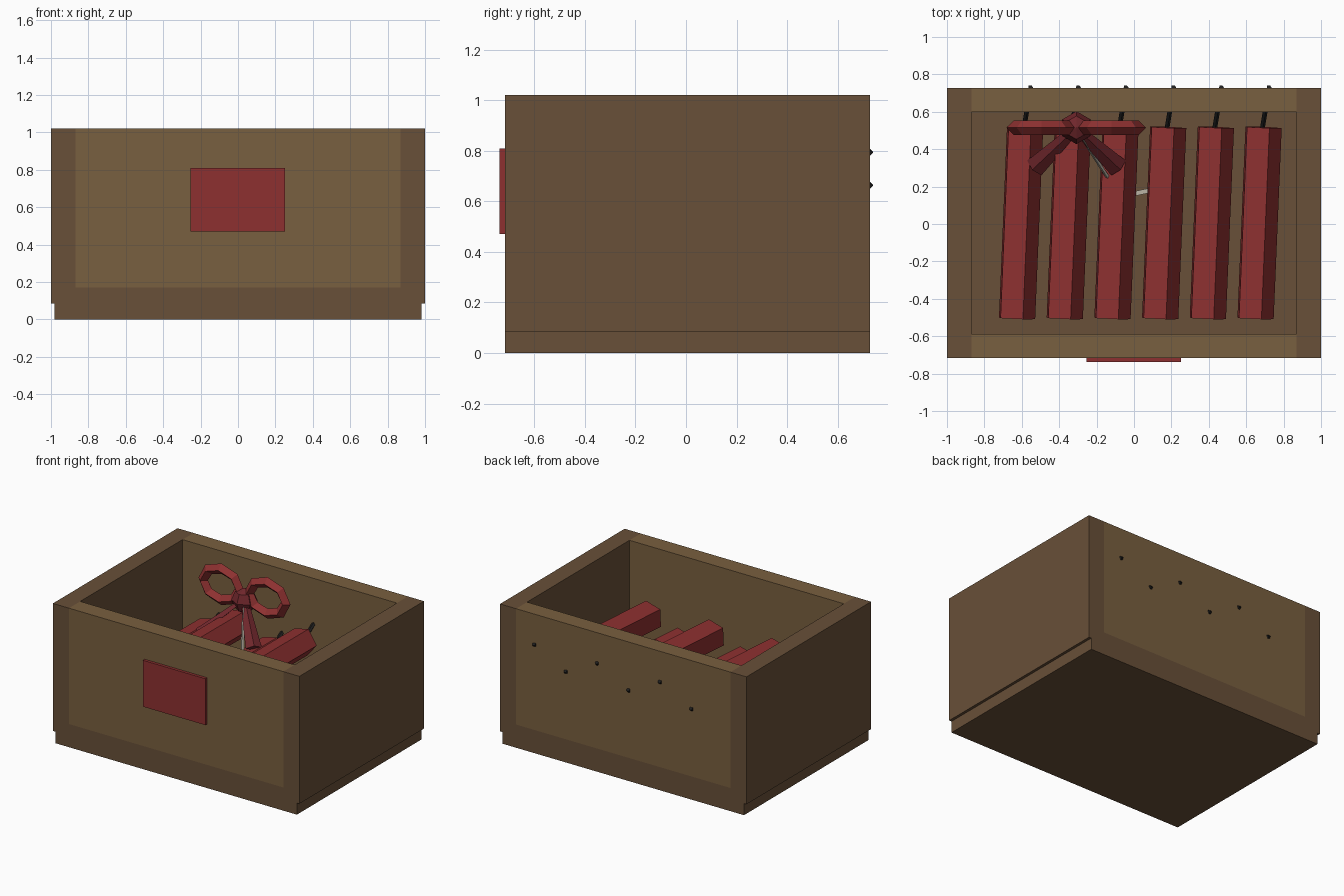
import bpy, bmesh, math
from mathutils import Vector, Matrix

if "Cube" in bpy.data.objects:
    bpy.data.objects.remove(bpy.data.objects["Cube"])


def material(name, rgb):
    m = bpy.data.materials.new(name)
    m.diffuse_color = (*rgb, 1)
    m.use_nodes = True
    m.node_tree.nodes["Principled BSDF"].inputs["Base Color"].default_value = m.diffuse_color
    return m


WOOD = material("wood", (0.19, 0.115, 0.05))
DARK_WOOD = material("dark_wood", (0.14, 0.08, 0.04))
RED = material("red", (0.27, 0.03, 0.03))
DARK_RED = material("dark_red", (0.16, 0.02, 0.025))
BLACK = material("fuse_black", (0.015, 0.015, 0.015))
CREAM = material("cream", (0.5, 0.46, 0.38))


def finish(name, bm, mat):
    bmesh.ops.recalc_face_normals(bm, faces=bm.faces)
    me = bpy.data.meshes.new(name)
    bm.to_mesh(me)
    bm.free()
    me.materials.append(mat)
    ob = bpy.data.objects.new(name, me)
    bpy.context.collection.objects.link(ob)
    return ob


def box(name, lo, hi, mat, turn=0):
    lo, hi = Vector(lo), Vector(hi)
    bm = bmesh.new()
    bmesh.ops.create_cube(bm, size=1, matrix=Matrix.Diagonal((*(hi - lo), 1)))
    ob = finish(name, bm, mat)
    ob.location = (lo + hi) / 2
    ob.rotation_euler.z = turn
    return ob


def prism(name, a, b, r1, r2, sides, mat, phase=0, flat=1):
    """Straight prism from a to b; phase rolls the section, flat squashes it."""
    a, b = Vector(a), Vector(b)
    d = (b - a).normalized()
    right = d.cross(Vector((0, 0, 1))).normalized()
    up = right.cross(d)
    bm = bmesh.new()
    rings = []
    for p, r in ((a, r1), (b, r2)):
        angles = [phase + math.tau * i / sides for i in range(sides)]
        rings.append([bm.verts.new(p + right * r * math.cos(t) + up * r * flat * math.sin(t))
                      for t in angles])
    for i in range(sides):
        j = (i + 1) % sides
        bm.faces.new((rings[0][i], rings[0][j], rings[1][j], rings[1][i]))
    bm.faces.new(rings[0])
    bm.faces.new(rings[1])
    return finish(name, bm, mat)


def ring(name, centre, rx, rz, minor, mat, segments=8, section=4):
    """Upright faceted loop with a diamond section."""
    bm = bmesh.new()
    grid = []
    for i in range(segments):
        t = math.tau * i / segments
        row = []
        for j in range(section):
            s = math.tau * j / section
            m = minor * math.cos(s)
            row.append(bm.verts.new(((rx + m) * math.cos(t), minor * math.sin(s),
                                     (rz + m) * math.sin(t))))
        grid.append(row)
    for i in range(segments):
        for j in range(section):
            k, l = (i + 1) % segments, (j + 1) % section
            bm.faces.new((grid[i][j], grid[k][j], grid[k][l], grid[i][l]))
    ob = finish(name, bm, mat)
    ob.location = centre
    return ob


# Crate: thick base, two long-grain sides, front and back boards
box("crate_base", (-0.98, -0.717, 0), (0.98, 0.727, 0.17), DARK_WOOD)
for side, s in (("left", -1), ("right", 1)):
    box(f"{side}_wall", (s * 0.935 - 0.065, -0.717, 0.085), (s * 0.935 + 0.065, 0.727, 1.02), DARK_WOOD)
box("front_wall", (-0.87, -0.717, 0.17), (0.87, -0.587, 1.02), WOOD)
box("back_wall", (-0.87, 0.6, 0.17), (0.87, 0.727, 1.02), WOOD)
box("front_label", (-0.255, -0.738, 0.47), (0.252, -0.715, 0.81), RED)

# Six five-sided sticks, alternately low and high, each with a fuse through the back
for i in range(6):
    x = 0.255 * i
    z = 0.13 * (i % 2)
    prism(f"stick_{i + 1}", (x - 0.633, -0.505, 0.43 + z), (x - 0.59, 0.517, 0.46 + z),
          0.105, 0.105, 5, RED, phase=math.radians(-4))
    prism(f"fuse_{i + 1}", (x - 0.592, 0.5, 0.455 + z), (x - 0.553, 0.732, 0.672 + z),
          0.014, 0.014, 5, BLACK)

# Bow: two loops, knot and two hanging tails
KNOT = Vector((-0.308, 0.515, 0.76))
for side, s in (("left", -1), ("right", 1)):
    ring(f"{side}_bow_loop", KNOT + Vector((s * 0.187, 0, 0.065)), 0.148, 0.115, 0.038, RED)
    prism(f"{side}_bow_tail", KNOT + Vector((s * 0.04, -0.04, -0.03)),
          KNOT + Vector((s * 0.225, -0.215, -0.21)), 0.03, 0.055, 4, DARK_RED, flat=0.5)
bm = bmesh.new()
bmesh.ops.create_uvsphere(bm, u_segments=6, v_segments=4, radius=0.088)
finish("bow_knot", bm, DARK_RED).location = KNOT

# Gift tag hanging from the knot by a cord
prism("tag_cord", KNOT + Vector((0.03, -0.05, -0.03)), (-0.075, 0.15, 0.42), 0.011, 0.011, 5, CREAM)
box("gift_tag", (-0.14, 0.147, 0.28), (0.12, 0.172, 0.44), CREAM, math.radians(12))
